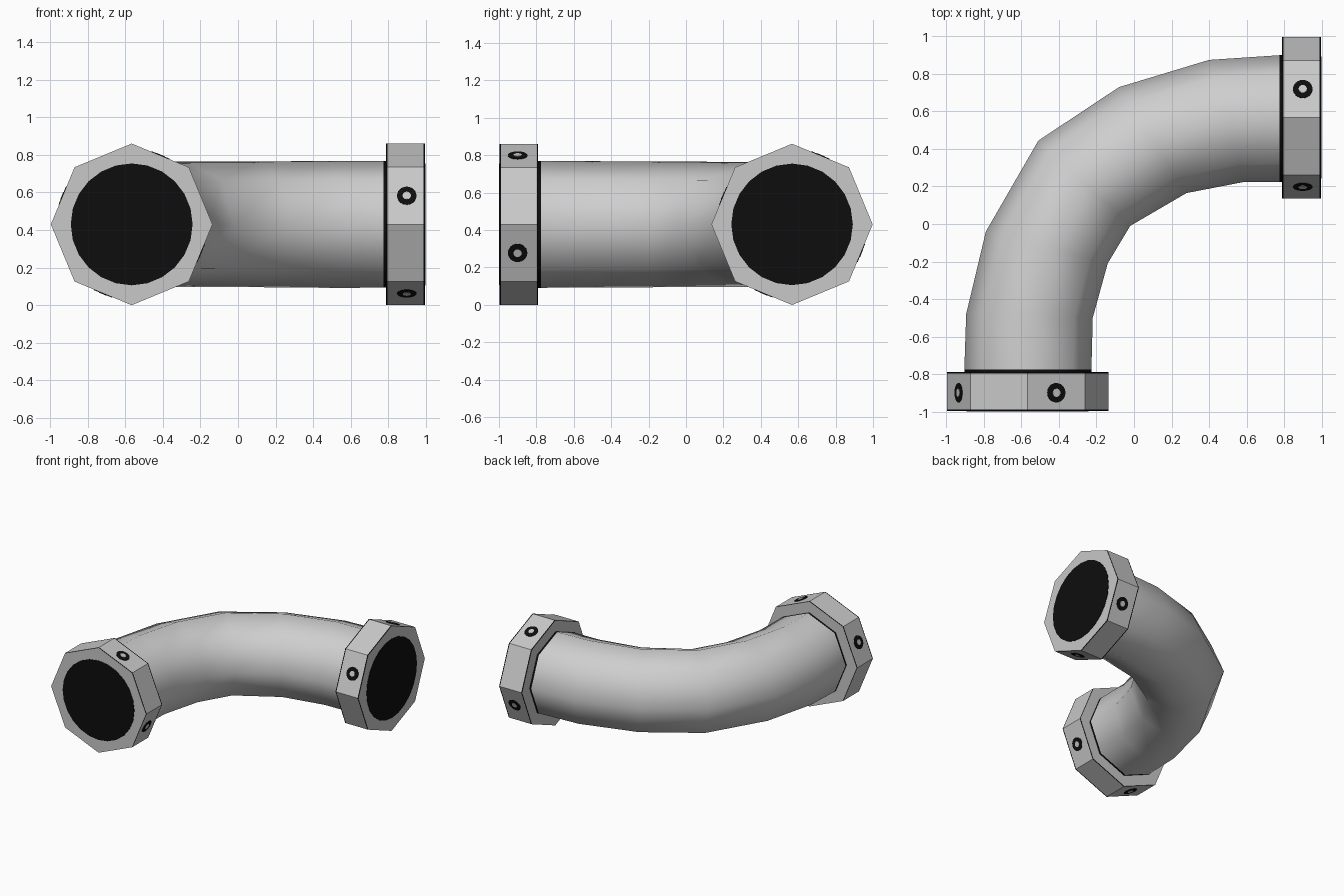
import bpy, bmesh, math
from mathutils import Vector, Matrix

if "Cube" in bpy.data.objects:
    bpy.data.objects.remove(bpy.data.objects["Cube"])

Z0 = 0.43          # height of the pipe axis
SIDES = 8


def mat(name, v):
    m = bpy.data.materials.new(name)
    m.diffuse_color = (v, v, v, 1)
    m.use_nodes = True
    m.node_tree.nodes["Principled BSDF"].inputs["Base Color"].default_value = m.diffuse_color
    return m


PIPE = mat("light grey pipe", 0.62)
FLANGE = mat("grey flange", 0.58)
BLACK = mat("black", 0.004)


def ring(bm, c, u, r):
    """Octagonal ring in the plane of u and z."""
    up = Vector((0, 0, 1))
    return [bm.verts.new(c + r * (math.cos(a) * u + math.sin(a) * up))
            for a in (2 * math.pi * i / SIDES for i in range(SIDES))]


def loft(name, rings, mats, black_bands, smooth):
    """Skin a list of (centre, u, radius) rings, with some bands black."""
    bm = bmesh.new()
    loops = [ring(bm, *r) for r in rings]
    for k in range(len(loops) - 1):
        a, b = loops[k], loops[k + 1]
        for i in range(SIDES):
            j = (i + 1) % SIDES
            f = bm.faces.new((a[i], a[j], b[j], b[i]))
            f.smooth = smooth
            f.material_index = int(k in black_bands)
    bm.faces.new(loops[0])
    bm.faces.new(loops[-1])
    bmesh.ops.recalc_face_normals(bm, faces=bm.faces)
    me = bpy.data.meshes.new(name)
    bm.to_mesh(me)
    bm.free()
    for m in mats:
        me.materials.append(m)
    ob = bpy.data.objects.new(name, me)
    bpy.context.collection.objects.link(ob)


def disc(name, c, n, r, t, m):
    """Thin round plate lying on a surface at c with normal n."""
    bm = bmesh.new()
    bmesh.ops.create_cone(bm, cap_ends=True, segments=24, radius1=r, radius2=r, depth=t)
    rot = n.to_track_quat('Z', 'Y').to_matrix().to_4x4()
    bm.transform(Matrix.Translation(c + n * t * 0.5) @ rot)
    me = bpy.data.meshes.new(name)
    bm.to_mesh(me)
    bm.free()
    me.materials.append(m)
    bpy.context.collection.objects.link(bpy.data.objects.new(name, me))


# Bent pipe: outer and inner points of each ring seen from the top
pairs = [
    ((-0.905, -0.90), (-0.227, -0.90)),
    ((-0.905, -0.79), (-0.227, -0.79)),
    ((-0.905, -0.775), (-0.227, -0.775)),
    ((-0.895, -0.48), (-0.22, -0.50)),
    ((-0.79, -0.04), (-0.14, -0.21)),
    ((-0.51, 0.445), (-0.02, -0.01)),
    ((-0.08, 0.73), (0.28, 0.165)),
    ((0.40, 0.875), (0.59, 0.225)),
    ((0.775, 0.90), (0.775, 0.225)),
    ((0.79, 0.90), (0.79, 0.225)),
    ((0.90, 0.90), (0.90, 0.225)),
]
rings = []
for o, i in pairs:
    o, i = Vector((*o, Z0)), Vector((*i, Z0))
    rings.append(((o + i) / 2, (i - o).normalized(), (i - o).length / 2))
loft("bent_pipe", rings, [PIPE, BLACK], {1, 8}, True)

# Octagonal end flanges with dark edges, opening and four bolts each
R = 0.431
ends = {
    "front": (Vector((-0.567, 0, Z0)), Vector((0, -1, 0)), Vector((1, 0, 0))),
    "right": (Vector((0, 0.567, Z0)), Vector((1, 0, 0)), Vector((0, 1, 0))),
}
for side, (c, d, u) in ends.items():
    steps = [0.79, 0.797, 0.99, 0.997]
    loft(side + "_flange", [(c + d * s, u, R) for s in steps],
         [FLANGE, BLACK], {0, 2}, False)
    disc(side + "_opening", c + d * 0.997, d, 0.325, 0.003, BLACK)
    for k in range(4):
        a = math.radians(67.5 + 90 * k)
        n = math.cos(a) * u + math.sin(a) * Vector((0, 0, 1))
        p = c + d * 0.9 + n * R * math.cos(math.pi / SIDES)
        disc(f"{side}_bolt_ring_{k}", p, n, 0.052, 0.003, BLACK)
        disc(f"{side}_bolt_centre_{k}", p, n, 0.022, 0.005, FLANGE)
